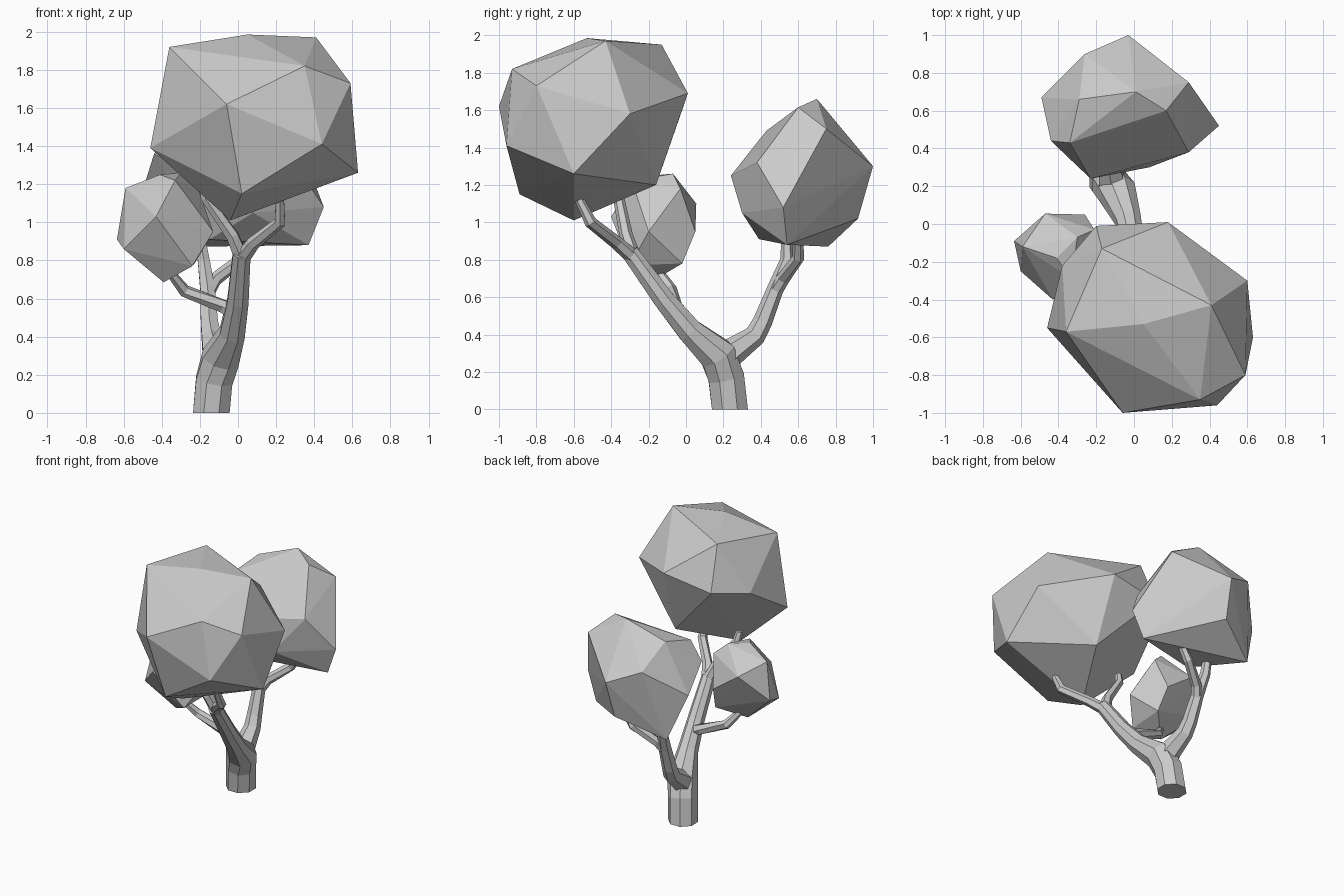
import bpy, bmesh, math
from mathutils import Vector


def finish(bm, name):
    bmesh.ops.recalc_face_normals(bm, faces=bm.faces)
    me = bpy.data.meshes.new(name)
    bm.to_mesh(me)
    bm.free()
    ob = bpy.data.objects.new(name, me)
    bpy.context.collection.objects.link(ob)
    return ob


def crown(name, corners):
    """Faceted leaf clump: convex hull around its corner points."""
    bm = bmesh.new()
    for c in corners:
        bm.verts.new(c)
    bmesh.ops.convex_hull(bm, input=bm.verts)
    bmesh.ops.delete(bm, geom=[v for v in bm.verts if not v.link_faces], context='VERTS')
    return finish(bm, name)


def limb(name, path, sides=6):
    """Tapered faceted tube along (x, y, z, radius) points."""
    bm = bmesh.new()
    pts = [Vector(p[:3]) for p in path]
    rings = []
    for i, p in enumerate(pts):
        d = Vector((0, 0, 0))
        if i > 0:
            d += (p - pts[i - 1]).normalized()
        if i < len(pts) - 1:
            d += (pts[i + 1] - p).normalized()
        if p.z == 0:
            d = Vector((0, 0, 1))       # flat foot on the ground
        d.normalize()
        u = (Vector((1, 0, 0)) - d * d.x).normalized()
        v = d.cross(u)
        r = path[i][3]
        ring = []
        for k in range(sides):
            a = math.tau * (k + 0.5) / sides
            ring.append(bm.verts.new(p + r * (math.cos(a) * u + math.sin(a) * v)))
        rings.append(ring)
    for a, b in zip(rings, rings[1:]):
        for k in range(sides):
            j = (k + 1) % sides
            bm.faces.new((a[k], a[j], b[j], b[k]))
    bm.faces.new(rings[0][::-1])
    bm.faces.new(rings[-1])
    return finish(bm, name)


# Trunk running on into the front bough
limb("trunk", [(-0.14, 0.235, 0, 0.104), (-0.125, 0.215, 0.17, 0.104), (-0.09, 0.17, 0.29, 0.105),
               (-0.03, 0.02, 0.42, 0.072), (0.0, -0.12, 0.59, 0.06), (0.02, -0.3, 0.84, 0.05)], 8)
# Front bough's two twigs
limb("front_twig_right", [(0.02, -0.28, 0.81, 0.042), (0.08, -0.37, 0.89, 0.036),
                          (0.22, -0.51, 1.0, 0.033), (0.22, -0.57, 1.12, 0.025)])
limb("front_twig_left", [(0.02, -0.28, 0.81, 0.042), (-0.03, -0.32, 0.93, 0.036),
                         (-0.17, -0.36, 1.13, 0.03), (-0.18, -0.38, 1.2, 0.025)])
# Side branch holding the small crown
limb("side_branch", [(0.0, -0.06, 0.52, 0.05), (-0.08, -0.06, 0.56, 0.038),
                     (-0.28, -0.08, 0.64, 0.033), (-0.35, -0.14, 0.73, 0.024)])
# Back bough and its twigs
limb("back_bough", [(-0.11, 0.18, 0.25, 0.09), (-0.12, 0.25, 0.31, 0.075), (-0.14, 0.37, 0.395, 0.058),
                    (-0.15, 0.41, 0.47, 0.052), (-0.16, 0.48, 0.65, 0.044),
                    (-0.18, 0.54, 0.8, 0.036), (-0.2, 0.54, 0.93, 0.03)])
limb("back_twig", [(-0.16, 0.475, 0.63, 0.04), (-0.12, 0.52, 0.7, 0.036),
                   (0.02, 0.6, 0.81, 0.033), (0.09, 0.6, 0.92, 0.027)])

# Leaf clumps
crown("front_crown", [
    (0.05, -0.53, 1.985), (0.41, -0.43, 1.97), (-0.17, -0.13, 1.95), (-0.36, -0.57, 1.92),
    (0.35, -0.93, 1.82), (0.59, -0.8, 1.73), (0.18, 0.01, 1.69), (-0.2, -0.01, 1.63),
    (-0.38, -0.22, 1.6), (-0.06, -1.0, 1.62), (0.6, -0.3, 1.58), (0.44, -0.96, 1.41),
    (-0.46, -0.55, 1.39), (0.63, -0.6, 1.26), (0.2, -0.16, 1.2), (0.02, -0.89, 1.15),
    (-0.04, -0.6, 1.01)])
crown("back_crown", [
    (0.01, 0.7, 1.66), (0.17, 0.6, 1.615), (0.29, 0.75, 1.5), (-0.34, 0.43, 1.49),
    (-0.29, 0.66, 1.55), (-0.44, 0.44, 1.36), (-0.03, 1.0, 1.3), (0.29, 0.38, 1.32),
    (-0.23, 0.24, 1.25), (-0.49, 0.67, 1.2), (0.45, 0.52, 1.08), (0.08, 0.3, 1.05),
    (-0.26, 0.9, 1.4), (-0.05, 0.92, 1.02), (-0.15, 0.39, 0.91), (0.37, 0.54, 0.88),
    (-0.37, 0.76, 0.87)])
crown("small_crown", [
    (-0.41, -0.18, 1.25), (-0.3, -0.07, 1.26), (-0.59, -0.12, 1.18), (-0.33, -0.29, 1.22),
    (-0.47, 0.055, 1.1), (-0.26, 0.05, 0.95), (-0.21, -0.03, 1.18), (-0.635, -0.09, 0.91),
    (-0.6, -0.25, 0.86), (-0.43, -0.4, 1.03), (-0.13, -0.2, 0.95), (-0.24, -0.3, 0.77),
    (-0.39, -0.18, 0.685), (-0.23, -0.02, 0.78)])
